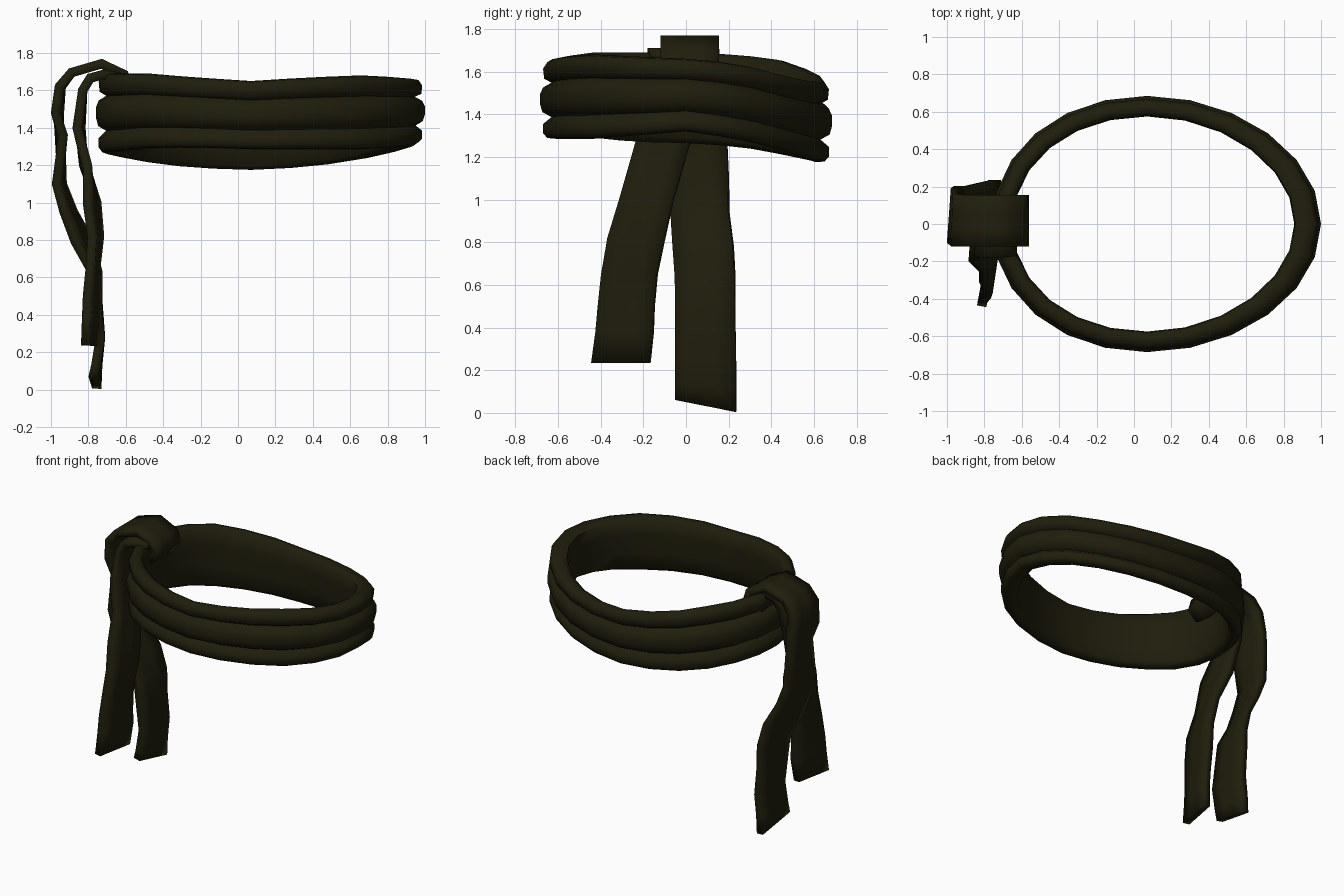
import bpy, bmesh, math

if "Cube" in bpy.data.objects:
    bpy.data.objects.remove(bpy.data.objects["Cube"])

cloth = bpy.data.materials.new("dark olive cloth")
cloth.diffuse_color = (0.0140, 0.0125, 0.0038, 1)
cloth.use_nodes = True
cloth.node_tree.nodes["Principled BSDF"].inputs["Base Color"].default_value = cloth.diffuse_color


def finish(name, bm, angle):
    bmesh.ops.recalc_face_normals(bm, faces=bm.faces)
    me = bpy.data.meshes.new(name)
    bm.to_mesh(me)
    bm.free()
    me.materials.append(cloth)
    ob = bpy.data.objects.new(name, me)
    bpy.context.collection.objects.link(ob)
    bpy.ops.object.select_all(action='DESELECT')
    ob.select_set(True)
    bpy.context.view_layer.objects.active = ob
    bpy.ops.object.shade_smooth_by_angle(angle=math.radians(angle))
    return ob


def wave(values, t):
    """Periodic interpolation of evenly spaced values, t in 0..1"""
    n = len(values)
    i = int(t * n)
    f = t * n - i
    return values[i % n] * (1 - f) + values[(i + 1) % n] * f


# Waist band: three stacked folds outside, one smooth wall inside
# profile = (distance in from the rim, height fraction)
PROFILE = [(.075, 0), (.035, .01), (.015, .07), (.015, .19), (.055, .28),
           (.012, .34), (0, .45), (0, .57), (.015, .66), (.055, .72),
           (.02, .77), (.015, .90), (.035, .985), (.075, 1),
           (.105, .95), (.11, .7), (.105, .35), (.10, .06)]
# counted anticlockwise from the right side, every 22.5 degrees
TOP = [1.66, 1.64, 1.585, 1.55, 1.555, 1.60, 1.655, 1.68,
       1.69, 1.69, 1.69, 1.67, 1.65, 1.67, 1.68, 1.67]
BOTTOM = [1.32, 1.285, 1.235, 1.19, 1.175, 1.185, 1.215, 1.25,
          1.265, 1.27, 1.29, 1.295, 1.285, 1.285, 1.285, 1.30]
SEG = 24
bm = bmesh.new()
rings = []
for s in range(SEG):
    t = s / SEG
    a = t * math.tau
    zt, zb = wave(TOP, t), wave(BOTTOM, t)
    thick = 1 + .3 * max(0, math.cos(a)) ** 2      # heavier on the right
    cx = .12 - .05 * math.sin(a) ** 2              # slightly egg shaped
    ring = []
    for k, (d, h) in enumerate(PROFILE):
        if k > 12:
            d *= thick
        ring.append(bm.verts.new((cx + (.88 - d) * math.cos(a),
                                  (.685 - d) * math.sin(a),
                                  zb + (zt - zb) * h)))
    rings.append(ring)
for s in range(SEG):
    r, q = rings[s], rings[(s + 1) % SEG]
    for k in range(len(PROFILE)):
        m = (k + 1) % len(PROFILE)
        bm.faces.new((r[k], q[k], q[m], r[m]))
finish("waist_band", bm, 60)


def strap(name, rows, thickness, end_slant):
    """Cloth strip; rows = (x, z, front y, back y, x twist across the width)"""
    bm = bmesh.new()
    grid = []
    for i, (x, z, y0, y1, tw) in enumerate(rows):
        slant = end_slant if i == len(rows) - 1 else 0
        grid.append([bm.verts.new((x + tw * (u - .5), y0 + (y1 - y0) * u,
                                   z + slant * (.5 - u)))
                     for u in (0, .33, .67, 1)])
    for a, b in zip(grid, grid[1:]):
        for k in range(3):
            bm.faces.new((a[k], a[k + 1], b[k + 1], b[k]))
    ob = finish(name, bm, 60)
    mod = ob.modifiers.new("cloth thickness", 'SOLIDIFY')
    mod.thickness = thickness
    mod.offset = 0
    mod.use_even_offset = True


# Outer strap: wraps over the band, then hangs to the lowest point
strap("knot_loop_and_long_tail", [
    (-.70, 1.57, -.10, .13, 0), (-.63, 1.57, -.11, .14, 0),
    (-.59, 1.62, -.12, .155, 0), (-.61, 1.685, -.12, .155, 0),
    (-.73, 1.742, -.12, .155, 0), (-.89, 1.695, -.12, .155, 0),
    (-.95, 1.62, -.12, .16, .01), (-.965, 1.48, -.10, .18, .02),
    (-.945, 1.36, -.08, .19, -.02), (-.955, 1.10, -.07, .20, .03),
    (-.905, .95, -.07, .20, .05), (-.83, .79, -.06, .22, .08),
    (-.765, .63, -.05, .23, .03), (-.755, .48, -.05, .23, .01),
    (-.735, .28, -.05, .235, 0), (-.755, .13, -.05, .235, .01),
    (-.765, .035, -.05, .235, .02)], .05, .06)

# Inner strap: tucked under the loop, shorter and swung to the front
strap("short_tail", [
    (-.63, 1.67, -.17, .12, 0), (-.72, 1.685, -.18, .12, 0),
    (-.79, 1.665, -.18, .12, 0), (-.83, 1.60, -.18, .11, 0),
    (-.85, 1.40, -.20, .06, .02), (-.815, 1.20, -.255, .00, -.02),
    (-.78, 1.00, -.31, -.06, .05), (-.76, .82, -.365, -.10, .04),
    (-.775, .65, -.395, -.135, .03), (-.78, .50, -.41, -.15, .05),
    (-.78, .38, -.42, -.155, .06), (-.79, .235, -.44, -.17, .05)], .05, 0)
